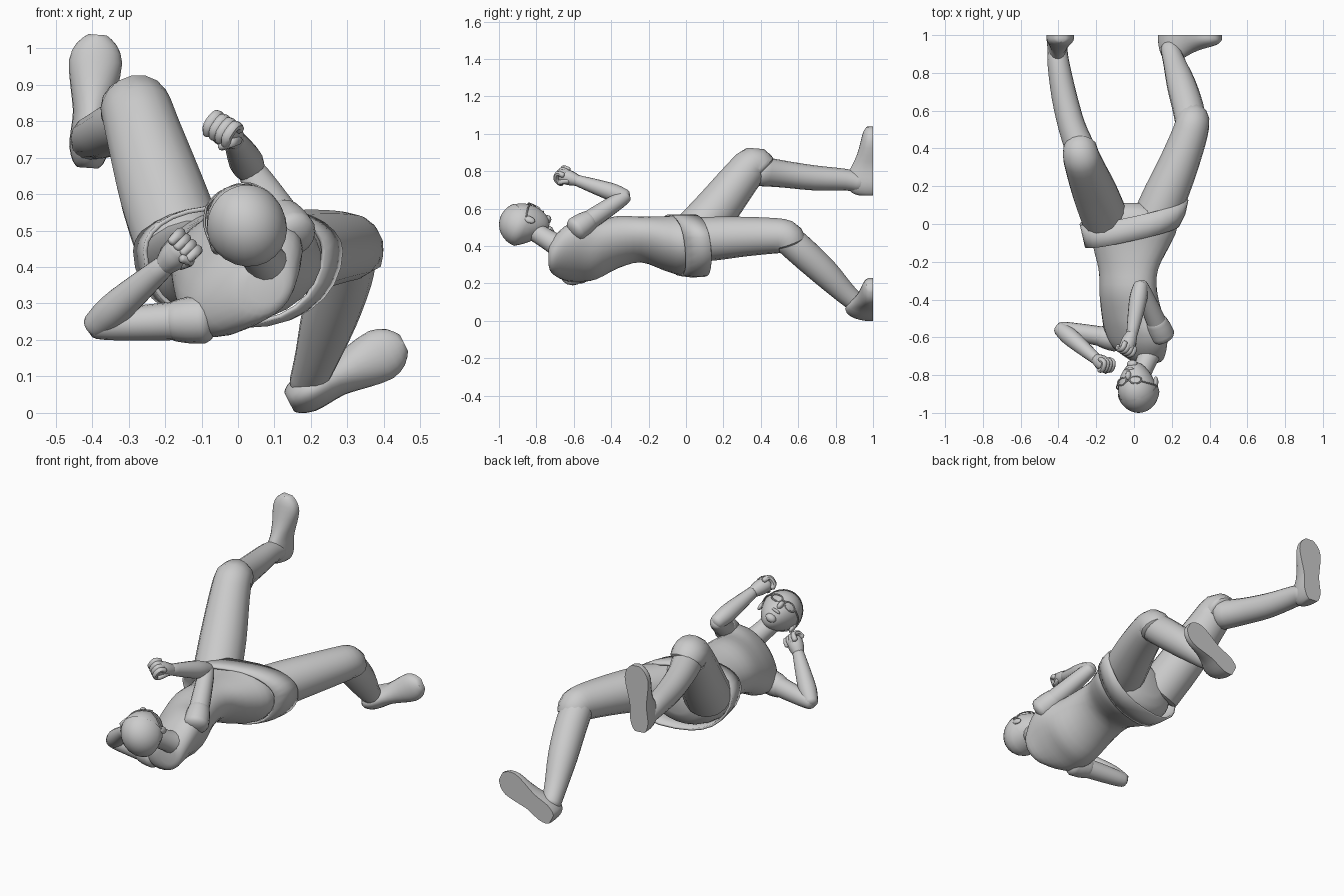
import bpy, bmesh, math
from mathutils import Vector, Matrix

if "Cube" in bpy.data.objects:
    bpy.data.objects.remove(bpy.data.objects["Cube"])

def finish(name, bm, angle=45):
    bmesh.ops.recalc_face_normals(bm, faces=bm.faces)
    me = bpy.data.meshes.new(name)
    bm.to_mesh(me)
    bm.free()
    ob = bpy.data.objects.new(name, me)
    bpy.context.collection.objects.link(ob)
    bpy.ops.object.select_all(action='DESELECT')
    ob.select_set(True)
    bpy.context.view_layer.objects.active = ob
    bpy.ops.object.shade_smooth_by_angle(angle=math.radians(angle))
    return ob

def skin(bm, rings, caps=True):
    vs = [[bm.verts.new(p) for p in r] for r in rings]
    n = len(vs[0])
    for a, b in zip(vs, vs[1:]):
        for i in range(n):
            bm.faces.new((a[i], a[(i + 1) % n], b[(i + 1) % n], b[i]))
    if caps:
        bm.faces.new(vs[0])
        bm.faces.new(vs[-1][::-1])

def smooth_path(secs, steps=3):
    """Catmull-Rom through the cross-sections."""
    P = [Vector(s) for s in secs]
    out = []
    for i in range(len(P) - 1):
        p0, p1, p2, p3 = P[max(i - 1, 0)], P[i], P[i + 1], P[min(i + 2, len(P) - 1)]
        for k in range(steps):
            t = k / steps
            out.append(0.5 * (2 * p1 + (p2 - p0) * t + (2 * p0 - 5 * p1 + 4 * p2 - p3) * t * t
                              + (3 * p1 - p0 - 3 * p2 + p3) * t ** 3))
    return out + [P[-1]]

def limb(name, secs, n=16, dome=0.6, bm=None):
    """Round tube through (x, y, z, radius) with domed ends."""
    own = bm is None
    bm = bmesh.new() if own else bm
    S = smooth_path(secs)
    C = [Vector(s[:3]) for s in S]
    R = [s[3] for s in S]
    t0, t1 = (C[0] - C[1]).normalized(), (C[-1] - C[-2]).normalized()
    pre = [(C[0] + t0 * R[0] * dome * math.sin(a), R[0] * math.cos(a)) for a in (1.4, 1.0, .5)]
    post = [(C[-1] + t1 * R[-1] * dome * math.sin(a), R[-1] * math.cos(a)) for a in (.5, 1.0, 1.4)]
    L = pre + list(zip(C, R)) + post
    rings, u = [], None
    for i, (c, r) in enumerate(L):
        t = (L[min(i + 1, len(L) - 1)][0] - L[max(i - 1, 0)][0]).normalized()
        u = t.orthogonal() if u is None else u - t * u.dot(t)
        u.normalize()
        v = t.cross(u)
        rings.append([c + r * (u * math.cos(2 * math.pi * k / n) + v * math.sin(2 * math.pi * k / n))
                      for k in range(n)])
    skin(bm, rings)
    return finish(name, bm) if own else None

# Torso: (y, centre x, centre z, half width, half depth, roll in degrees)
torso = [(-.735, .075, .35, .05, .05, 45), (-.718, .065, .345, .10, .08, 45),
         (-.65, .03, .36, .175, .105, 45), (-.57, .01, .373, .20, .12, 45),
         (-.48, -.01, .38, .182, .135, 43), (-.36, -.03, .422, .165, .125, 35),
         (-.24, -.03, .435, .165, .112, 24), (-.12, -.015, .415, .205, .14, 14),
         (-.02, 0, .405, .23, .16, 8), (.07, 0, .405, .19, .14, 5), (.11, -.01, .41, .09, .08, 0)]
bm = bmesh.new()
rings = []
for y, cx, cz, w, d, roll in smooth_path(torso):
    r = math.radians(roll)
    ring = []
    for k in range(24):
        a = 2 * math.pi * k / 24
        p, q = w * math.cos(a), d * math.sin(a)
        ring.append((cx + p * math.cos(r) - q * math.sin(r), y, cz + p * math.sin(r) + q * math.cos(r)))
    rings.append(ring)
skin(bm, rings)
finish("torso", bm)

# Short flared skirt, open at both ends: deep round seat, flat front
bm = bmesh.new()
rings = []
for y, cx, w, d in ((-.06, -.01, .25, .205), (0, 0, .272, .213), (.07, 0, .288, .21)):
    ring = []
    for k in range(28):
        a = 2 * math.pi * k / 28
        x = w * math.copysign(abs(math.cos(a)) ** .8, math.cos(a))
        z = math.sin(a) * (d if math.sin(a) < 0 else .125)
        ring.append((cx + x, y + .22 * x - .17 * (z + .05), .445 + z))
    rings.append(ring)
skin(bm, rings, caps=False)
sk = finish("skirt", bm)
m = sk.modifiers.new("thickness", 'SOLIDIFY')
m.thickness = .012

# Legs: loose thighs over slimmer calves
limb("raised_thigh", [(-.15, .02, .44, .125), (-.205, .16, .595, .12), (-.257, .29, .76, .105),
                      (-.28, .36, .835, .097), (-.285, .40, .81, .09)], dome=.2)
limb("raised_calf", [(-.285, .40, .80, .08), (-.33, .52, .785, .072), (-.37, .68, .765, .067),
                     (-.40, .85, .755, .058), (-.405, .93, .74, .052)])
limb("lower_thigh", [(.10, .0, .43, .12), (.165, .15, .44, .117), (.23, .30, .45, .107),
                     (.29, .46, .455, .096), (.31, .535, .45, .09), (.308, .555, .42, .087)], dome=.2)
limb("lower_calf", [(.30, .54, .44, .082), (.285, .62, .37, .083), (.25, .74, .26, .077),
                    (.215, .85, .15, .06), (.19, .93, .08, .05)])

# Feet: soles flat against the plane y = 1
def foot(name, heel, toe):
    h, t = Vector(heel), Vector(toe)
    ax = t - h
    side = Vector((-ax.y, ax.x)).normalized()
    prof = [(0, .028, .08), (.04, .042, .115), (.15, .055, .145), (.28, .054, .145), (.42, .052, .115),
            (.6, .064, .085), (.8, .073, .065), (.93, .055, .052), (1, .025, .035)]
    bm = bmesh.new()
    rings = []
    for s, w, hh in smooth_path(prof, 2):
        ring = []
        for k in range(13):
            a = math.pi * k / 12
            q = h + ax * s + side * w * math.cos(a)
            ring.append((q.x, .985 - (hh - .015) * math.sin(a), q.y))
        for sg in (-1, 1):
            q = h + ax * s + side * w * sg
            ring.append((q.x, 1.0, q.y))
        rings.append(ring)
    skin(bm, rings)
    finish(name, bm, 50)

foot("raised_foot", (-.412, .672), (-.385, 1.037))
foot("lower_foot", (.140, .03), (.455, .192))

# Arms with short close sleeves, and fists
def arm(name, shoulder, elbow, wrist, hand, across):
    S, E, W, H = map(Vector, (shoulder, elbow, wrist, hand))
    at = lambda a, b, t, r: (*a.lerp(b, t), r)
    limb(name + "_sleeve", [at(S, E, -.1, .066), at(S, E, .05, .064), at(S, E, .2, .056)], dome=.5)
    limb(name + "_upper_arm", [at(S, E, 0, .055), at(S, E, .5, .049), at(S, E, .85, .043), at(S, E, 1, .037)])
    limb(name + "_forearm", [at(E, W, 0, .038), at(E, W, .25, .047), at(E, W, .6, .041), at(E, W, 1, .03)])
    d = (H - W).normalized()
    c = Vector(across)
    c = (c - d * c.dot(d)).normalized()
    p = d.cross(c)
    bm = bmesh.new()
    limb("", [(*W, .03), (*W.lerp(H, .5), .04), (*H, .041)], 12, bm=bm)
    for i in range(4):
        b = H + c * (i - 1.5) * .022 + d * .008
        limb("", [(*(b + p * .026 - d * .02), .014), (*(b + p * .024 + d * .012), .015),
                  (*(b - p * .012 + d * .018), .015), (*(b - p * .03), .013)], 8, bm=bm)
    limb("", [(*(W.lerp(H, .5) + c * .03), .015), (*(H + c * .04 - p * .02), .014),
              (*(H + c * .02 - p * .042), .012)], 8, bm=bm)
    finish(name + "_fist", bm)

arm("low", (-.12, -.605, .255), (-.39, -.555, .24), (-.20, -.715, .405), (-.155, -.745, .45), (.6, 0, -.6))
arm("high", (.14, -.565, .505), (.035, -.325, .665), (-.01, -.58, .75), (-.04, -.655, .775), (.8, 0, -.5))

# Neck
limb("neck", [(.085, -.68, .40, .062), (.06, -.74, .435, .054), (.03, -.81, .48, .053)])

# Head frame: side, face and crown axes
f = Vector((-.45, .35, .82)).normalized()
k = Vector((-.05, -.93, .35))
k = (k - f * k.dot(f)).normalized()
s = f.cross(k)
M = Matrix((s, f, k)).transposed().to_4x4()
M.translation = (.022, -.876, .513)

def head_shape(bm, grow):
    bmesh.ops.create_uvsphere(bm, u_segments=24, v_segments=16, radius=1)
    for v in bm.verts:
        x, y, z = v.co
        t = max(0, -z)
        y *= 1 - .3 * t if y < 0 else 1 - .1 * t
        v.co = (x * (.105 + grow) * (1 - .2 * t), y * (.118 + grow) + .04 * t,
                z * (.119 + grow) * (1 + .15 * t))

bm = bmesh.new()
head_shape(bm, 0)
bm.transform(M)
finish("head", bm)

# Hair cap: shell cut off along the hairline
bm = bmesh.new()
head_shape(bm, .005)
bmesh.ops.bisect_plane(bm, geom=bm.verts[:] + bm.edges[:] + bm.faces[:], plane_co=(0, .03, .03),
                       plane_no=(0, .75, -.65), clear_outer=True)
bm.transform(M)
finish("hair_cap", bm)

# Nose, ears, lips and chin
def blob(name, spots):
    bm = bmesh.new()
    for loc, size in spots:
        bmesh.ops.create_uvsphere(bm, u_segments=12, v_segments=8, radius=1,
                                  matrix=M @ Matrix.Translation(loc) @ Matrix.Diagonal((*size, 1)))
    finish(name, bm)

blob("nose", [((0, .118, -.035), (.015, .02, .026))])
blob("ears", [((sg * .1, -.005, -.03), (.012, .02, .032)) for sg in (-1, 1)])
blob("mouth_and_chin", [((0, .11, -.075), (.026, .01, .008)), ((0, .085, -.112), (.03, .022, .022))])

# Glasses: two rims, a bridge and side arms
bm = bmesh.new()
for sg in (-1, 1):
    pts = [M @ Vector((sg * .04 + .03 * math.cos(a), .122 - .01 * (1 + sg * math.cos(a)),
                       -.008 + .021 * math.sin(a))) for a in [i * math.pi / 6 for i in range(13)]]
    limb("", [(*p, .004) for p in pts], 6, bm=bm)
    limb("", [(*(M @ Vector(p)), .004) for p in ((sg * .07, .102, 0), (sg * .1, .055, 0), (sg * .108, 0, -.01))],
         6, bm=bm)
limb("", [(*(M @ Vector((x, .122, -.005))), .004) for x in (-.012, .012)], 6, bm=bm)
finish("glasses", bm)
